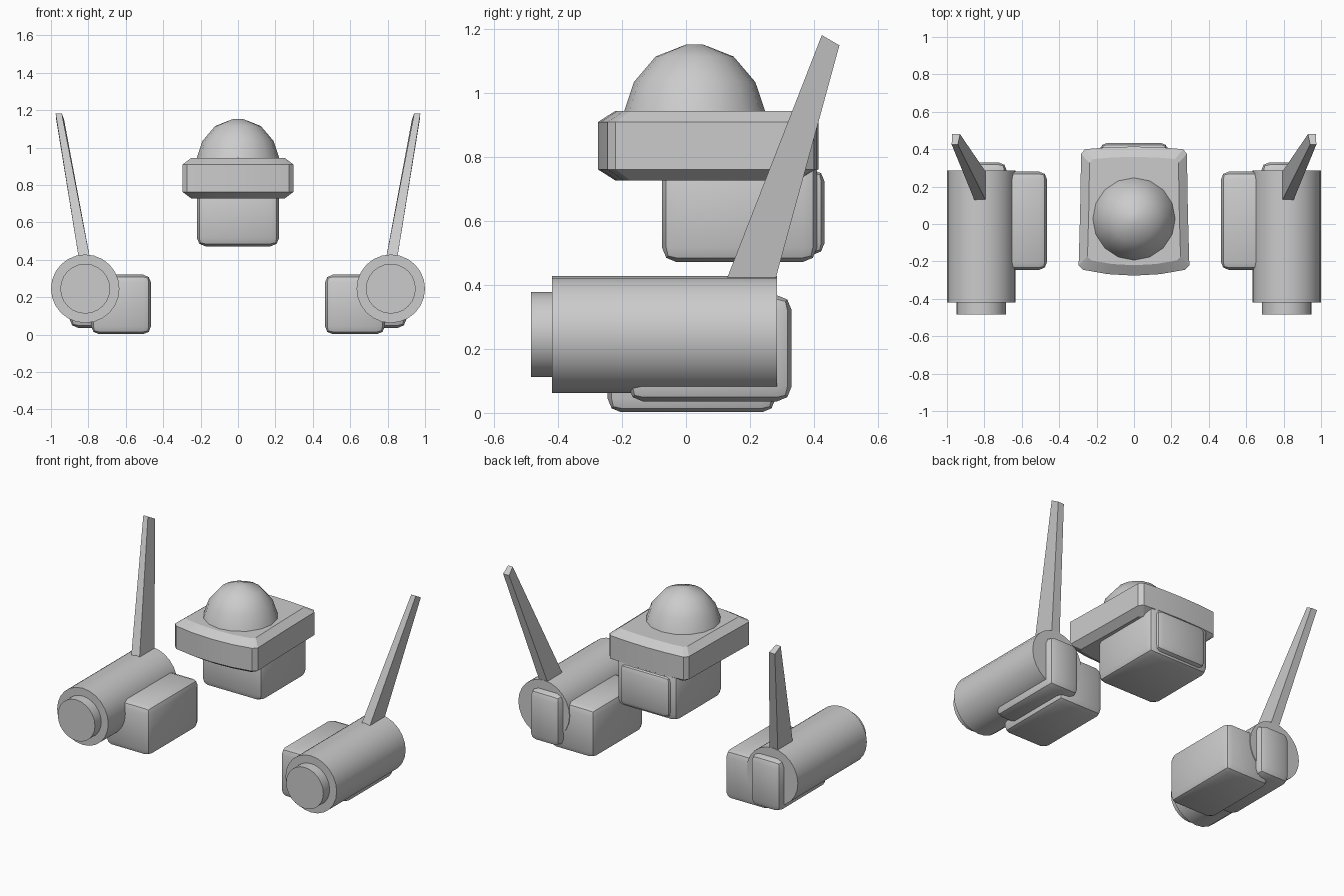
import bpy
import bmesh
from math import radians, sin, cos, tau
from mathutils import Matrix, Vector

cube = bpy.data.objects.get("Cube")
if cube:
    bpy.data.objects.remove(cube, do_unlink=True)

grey = bpy.data.materials.new("plain_grey")
grey.use_nodes = True
COLOUR = (0.6, 0.6, 0.6, 1)
grey.diffuse_color = COLOUR
grey.node_tree.nodes["Principled BSDF"].inputs["Base Color"].default_value = COLOUR


def finish(name, bm, angle=35):
    """Turn a bmesh into a shaded object."""
    bmesh.ops.recalc_face_normals(bm, faces=bm.faces)
    mesh = bpy.data.meshes.new(name)
    bm.to_mesh(mesh)
    bm.free()
    mesh.materials.append(grey)
    obj = bpy.data.objects.new(name, mesh)
    bpy.context.collection.objects.link(obj)
    bpy.ops.object.select_all(action="DESELECT")
    obj.select_set(True)
    bpy.context.view_layer.objects.active = obj
    bpy.ops.object.shade_smooth_by_angle(angle=radians(angle))
    return obj


def rounded_box(name, low, high, bevel):
    low, high = Vector(low), Vector(high)
    bm = bmesh.new()
    bmesh.ops.create_cube(bm, size=1)
    bmesh.ops.scale(bm, vec=high - low, verts=bm.verts)
    bmesh.ops.translate(bm, vec=(low + high) / 2, verts=bm.verts)
    bmesh.ops.bevel(bm, geom=bm.edges[:], offset=bevel, segments=2,
                    profile=0.5, affect="EDGES")
    return finish(name, bm)


def loft(name, rings, angle=35):
    """Skin a stack of matching rings and cap both ends."""
    bm = bmesh.new()
    loops = [[bm.verts.new(p) for p in ring] for ring in rings]
    for a, b in zip(loops, loops[1:]):
        for i in range(len(a)):
            j = (i + 1) % len(a)
            bm.faces.new((a[i], a[j], b[j], b[i]))
    bm.faces.new(loops[0])
    bm.faces.new(loops[-1])
    return finish(name, bm, angle)


def cylinder(name, x, z, radius, front, back):
    bm = bmesh.new()
    turn = Matrix.Translation((x, (front + back) / 2, z)) @ Matrix.Rotation(radians(90), 4, "X")
    bmesh.ops.create_cone(bm, cap_ends=True, segments=24, radius1=radius,
                          radius2=radius, depth=back - front, matrix=turn)
    return finish(name, bm)


# Central housing with its rear plate
rounded_box("centre_body", (-0.22, -0.075, 0.472), (0.22, 0.41, 0.8), 0.045)
rounded_box("centre_rear_plate", (-0.18, 0.3, 0.495), (0.18, 0.433, 0.76), 0.035)

# Broad cap with bowed sides and chamfered rims
half = [(0, -0.276), (0.14, -0.268), (0.272, -0.245), (0.296, -0.22), (0.288, 0.07),
        (0.283, 0.375), (0.262, 0.4), (0.14, 0.41), (0, 0.414)]
outline = half + [(-x, y) for x, y in reversed(half[1:-1])]
MID = 0.07
cap_rings = [[(x * s, MID + (y - MID) * s, z) for x, y in outline]
             for z, s in ((0.727, 0.84), (0.762, 1), (0.91, 1), (0.945, 0.84))]
loft("cap", cap_rings, 20)

# Dome on the cap
dome_rings = [[(r * cos(tau * i / 16), 0.027 + r * sin(tau * i / 16), z) for i in range(16)]
              for r, z in ((0.222, 0.94), (0.19, 1.035), (0.122, 1.115), (0.028, 1.152))]
loft("dome", dome_rings, 60)

# Matching side units
for side, s in (("left", 1), ("right", -1)):
    def box(name, x0, x1, y0, y1, z0, z1, bevel):
        a, b = sorted((s * x0, s * x1))
        rounded_box(f"{side}_{name}", (a, y0, z0), (b, y1, z1), bevel)

    cylinder(f"{side}_barrel", s * 0.817, 0.245, 0.183, -0.42, 0.285)
    cylinder(f"{side}_lens", s * 0.817, 0.245, 0.133, -0.485, -0.4)
    box("inner_box", 0.465, 0.785, -0.245, 0.28, 0.002, 0.32, 0.042)
    box("rear_block", 0.68, 0.9, -0.18, 0.33, 0.036, 0.368, 0.045)

    # Tapered fin leaning back and outward
    base = [(0.79, 0.12, 0.4), (0.85, 0.12, 0.4), (0.85, 0.275, 0.4), (0.79, 0.275, 0.4)]
    tip = [(0.942, 0.425, 1.182), (0.975, 0.425, 1.182),
           (0.972, 0.48, 1.15), (0.93, 0.48, 1.15)]
    loft(f"{side}_fin", [[(s * x, y, z) for x, y, z in ring] for ring in (base, tip)], 20)
